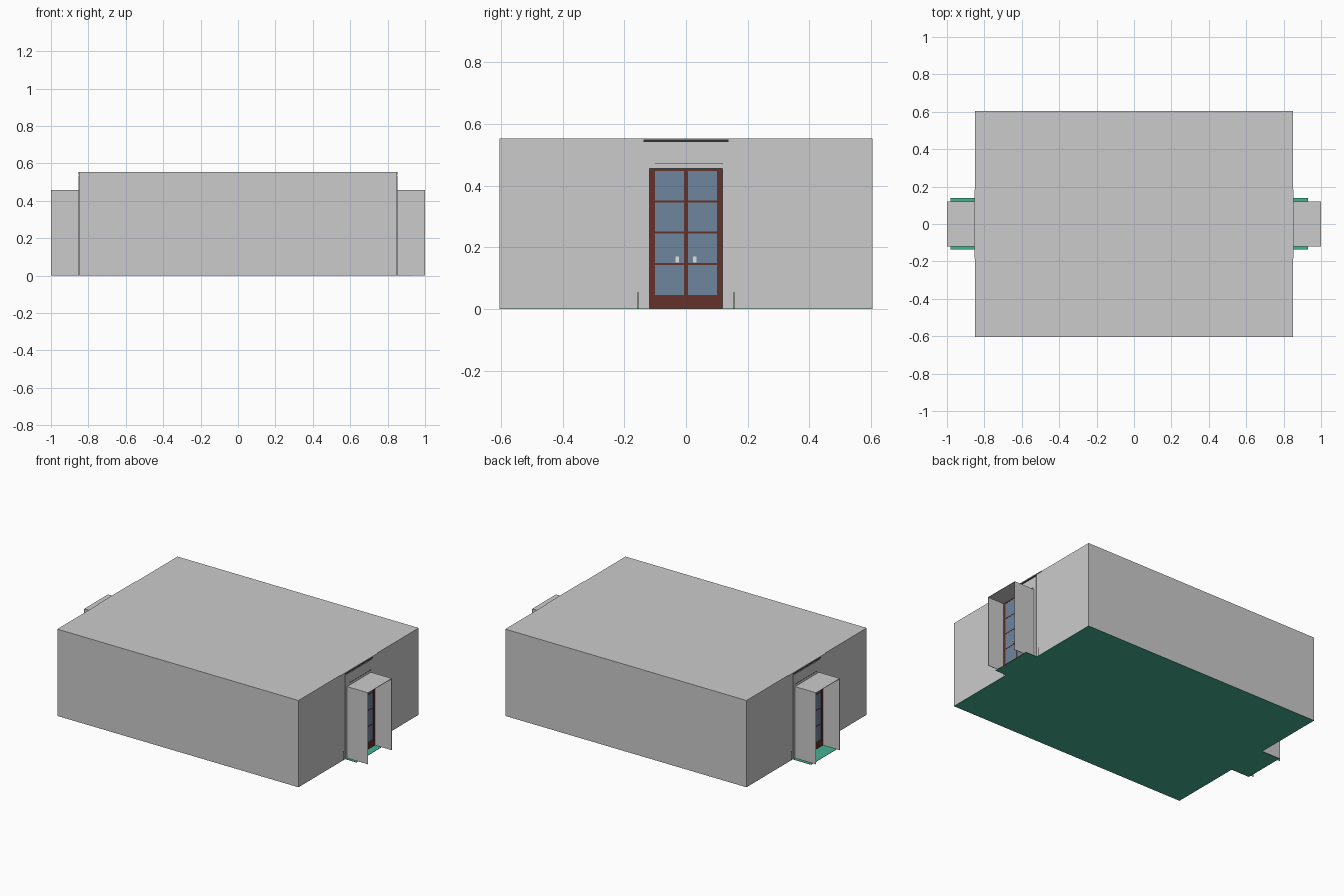
import bpy

if "Cube" in bpy.data.objects:
    bpy.data.objects.remove(bpy.data.objects["Cube"])


def material(name, r, g, b):
    m = bpy.data.materials.new(name)
    m.diffuse_color = (r, g, b, 1)
    m.use_nodes = True
    m.node_tree.nodes["Principled BSDF"].inputs["Base Color"].default_value = m.diffuse_color
    return m


WALL = material("light grey plaster", 0.60, 0.60, 0.60)
FLOOR = material("green floor", 0.062, 0.44, 0.285)
WOOD = material("red brown wood", 0.125, 0.032, 0.023)
GLASS = material("blue glass", 0.155, 0.235, 0.34)
METAL = material("pale metal", 0.75, 0.75, 0.72)
DARK = material("dark gap", 0.03, 0.03, 0.03)

X, Y, H = 0.85, 0.605, 0.553      # room half length, half width, height
T = 0.004                         # wall thickness
OPEN, DOOR_H = 0.12, 0.457        # alcove half width and height


def box(name, x, y, z, mat):
    """Axis-aligned box from three (low, high) ranges."""
    x, y, z = sorted(x), sorted(y), sorted(z)
    v = [(a, b, c) for a in x for b in y for c in z]
    f = [(0, 1, 3, 2), (4, 6, 7, 5), (0, 4, 5, 1),
         (2, 3, 7, 6), (0, 2, 6, 4), (1, 5, 7, 3)]
    me = bpy.data.meshes.new(name)
    me.from_pydata(v, [], f)
    me.materials.append(mat)
    ob = bpy.data.objects.new(name, me)
    bpy.context.collection.objects.link(ob)
    return ob


# room shell
box("floor", (-X, X), (-Y, Y), (0, 0.002), FLOOR)
box("ceiling", (-X, X), (-Y, Y), (H - T, H), WALL)
for s, side in ((-1, "front"), (1, "back")):
    box(side + "_wall", (-X, X), (s * (Y - T), s * Y), (0.001, H - T), WALL)
    # skirting along the inside of the long walls
    box(side + "_skirting", (-X + T, X - T), (s * (Y - T), s * (Y - 0.01)),
        (0.002, 0.055), WOOD)


def end_wall(s, side, floor_end):
    """One end of the room with its door alcove; s is the x direction."""
    def part(name, x0, x1, y, z, mat):
        return box(side + "_" + name, (s * x0, s * x1), y, z, mat)

    # wall around the opening
    for q, n in ((-1, "a"), (1, "b")):
        part("wall_" + n, X - T, X, (q * OPEN, q * Y), (0.001, H - T), WALL)
        part("skirting_" + n, X - 0.01, X - T, (q * 0.15, q * (Y - T)),
             (0.002, 0.055), WOOD)
        # raised door surround and the dark skirting end beside it
        part("surround_" + n, X, X + 0.003, (q * OPEN, q * 0.138),
             (0.002, 0.535), WALL)
        part("skirting_end_" + n, X, X + 0.001, (q * 0.154, q * 0.157),
             (0.002, 0.055), DARK)
        # alcove side wall
        part("alcove_side_" + n, X, 1.0, (q * (OPEN - 0.003), q * OPEN),
             (0.001, DOOR_H), WALL)
    part("lintel", X - T, X, (-OPEN, OPEN), (DOOR_H, H - T), WALL)
    part("surround_top", X, X + 0.003, (-OPEN, OPEN), (DOOR_H, 0.535), WALL)
    part("cornice", X, X + 0.004, (-0.138, 0.138), (0.541, 0.549), DARK)
    part("cornice_cap", X, X + 0.004, (-0.185, 0.185), (0.549, H), WALL)
    part("lintel_line", X + 0.003, X + 0.004, (-0.1, 0.12), (0.472, 0.474), DARK)
    part("alcove_roof", X, 1.0, (-OPEN, OPEN), (DOOR_H - 0.003, DOOR_H), WALL)
    part("alcove_floor", X, floor_end, (-0.136, 0.14), (0, 0.002), FLOOR)

    # double door: glass sheet with wooden frame on both faces
    d = 0.885
    edge = OPEN - 0.003
    top = DOOR_H - 0.003
    part("glass", d - 0.004, d - 0.002, (-edge, edge), (0.002, top), GLASS)
    a, b = d - 0.008, d
    for q, n in ((-1, "a"), (1, "b")):
        part("outer_stile_" + n, a, b, (q * 0.1, q * edge), (0.002, top), WOOD)
        part("handle_plate_" + n, a - 0.002, b + 0.002,
             (q * 0.023, q * 0.034), (0.152, 0.17), METAL)
        part("handle_" + n, b + 0.002, b + 0.006,
             (q * 0.025, q * 0.031), (0.16, 0.164), METAL)
    part("meeting_stile", a, b, (-0.007, 0.007), (0.002, top), WOOD)
    rails = ((0.002, 0.046), (0.143, 0.149), (0.245, 0.251),
             (0.346, 0.352), (0.448, top))
    for i, z in enumerate(rails):
        part("rail_%d" % i, a + 0.001, b - 0.001, (-edge, edge), z, WOOD)


end_wall(1, "right", 0.93)
end_wall(-1, "left", 0.98)
